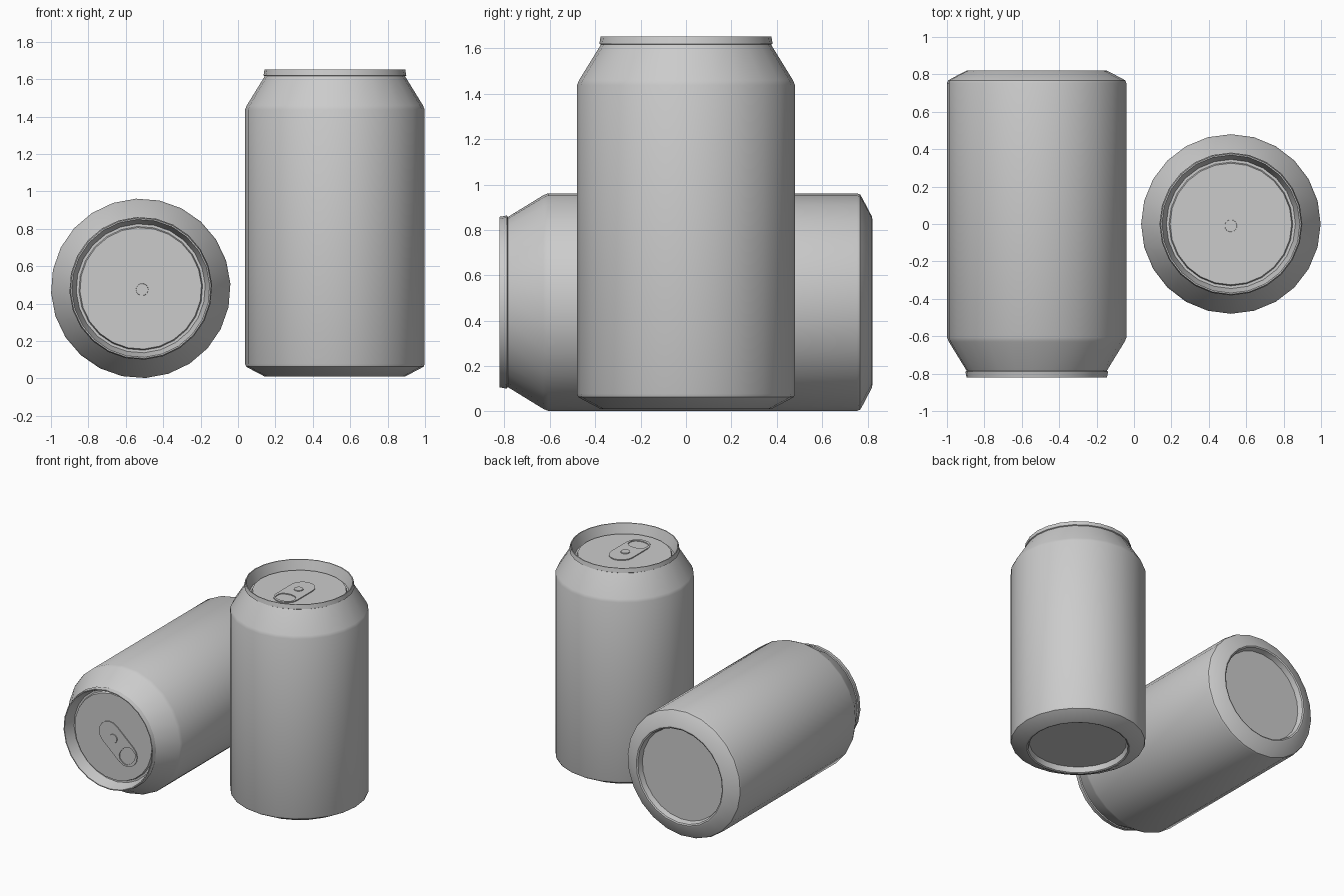
import bpy, bmesh
from math import pi, cos, sin, radians
from mathutils import Matrix

if "Cube" in bpy.data.objects:
    bpy.data.objects.remove(bpy.data.objects["Cube"])

SIDES = 24
LID_Z = 1.58

# (radius, height) from the underside centre, over the outside, to the lid centre
PROFILE = [
    (0, 0.045), (0.345, 0.045), (0.355, 0.005), (0.365, 0.0), (0.378, 0.002),
    (0.462, 0.046), (0.475, 0.054), (0.48, 0.068), (0.48, 1.428),
    (0.471, 1.45), (0.375, 1.606), (0.382, 1.61), (0.376, 1.642),
    (0.369, 1.642), (0.345, LID_Z - 0.02), (0.331, LID_Z - 0.02),
    (0.325, LID_Z), (0, LID_Z),
]


def finish(bm, name, matrix):
    bmesh.ops.remove_doubles(bm, verts=bm.verts, dist=1e-5)
    bmesh.ops.recalc_face_normals(bm, faces=bm.faces)
    mesh = bpy.data.meshes.new(name)
    bm.to_mesh(mesh)
    bm.free()
    obj = bpy.data.objects.new(name, mesh)
    bpy.context.collection.objects.link(obj)
    obj.matrix_world = matrix
    bpy.ops.object.select_all(action='DESELECT')
    obj.select_set(True)
    bpy.context.view_layer.objects.active = obj
    bpy.ops.object.shade_smooth_by_angle(angle=radians(30))
    return obj


def bridge(bm, loops, closed=False):
    pairs = list(zip(loops, loops[1:]))
    if closed:
        pairs.append((loops[-1], loops[0]))
    for a, b in pairs:
        n = len(a)
        for i in range(n):
            j = (i + 1) % n
            bm.faces.new((a[i], a[j], b[j], b[i]))


def shell(name, matrix):
    bm = bmesh.new()
    loops = [[bm.verts.new((r * cos(2 * pi * i / SIDES), r * sin(2 * pi * i / SIDES), z))
              for i in range(SIDES)] for r, z in PROFILE[1:-1]]
    bridge(bm, loops)
    bm.faces.new(loops[0])
    bm.faces.new(loops[-1])
    finish(bm, name, matrix)


def pill(bm, y_back, y_front, rx, ry, z):
    # rounded slot outline: half ellipse at each end
    pts = []
    for k in range(18):
        a = pi * (k % 9) / 8 + (pi if k > 8 else 0)
        pts.append(bm.verts.new((rx * cos(a), (y_front if k > 8 else y_back) + ry * sin(a), z)))
    return pts


def tab(name, matrix):
    bm = bmesh.new()
    low, high = LID_Z + 0.001, LID_Z + 0.008
    outer = (0.035, -0.155, 0.09, 0.09)
    hole = (-0.15, -0.18, 0.07, 0.043)
    bridge(bm, [pill(bm, *outer, low), pill(bm, *outer, high),
                pill(bm, *hole, high), pill(bm, *hole, low)], closed=True)
    finish(bm, name, matrix)


def rivet(name, matrix):
    bm = bmesh.new()
    bmesh.ops.create_cone(bm, cap_ends=True, segments=16, radius1=0.034, radius2=0.032,
                          depth=0.014, matrix=Matrix.Translation((0, -0.01, LID_Z + 0.007)))
    finish(bm, name, matrix)


def can(prefix, matrix):
    shell(prefix + "_can_body", matrix)
    tab(prefix + "_can_pull_tab", matrix)
    rivet(prefix + "_can_rivet", matrix)


# one can standing, one lying with its lid towards the front
can("standing", Matrix.Translation((0.518, 0, 0.01)))
can("lying", Matrix.Translation((-0.52, 0.821, 0.482))
    @ Matrix.Rotation(radians(90), 4, 'X') @ Matrix.Rotation(radians(48), 4, 'Z'))
